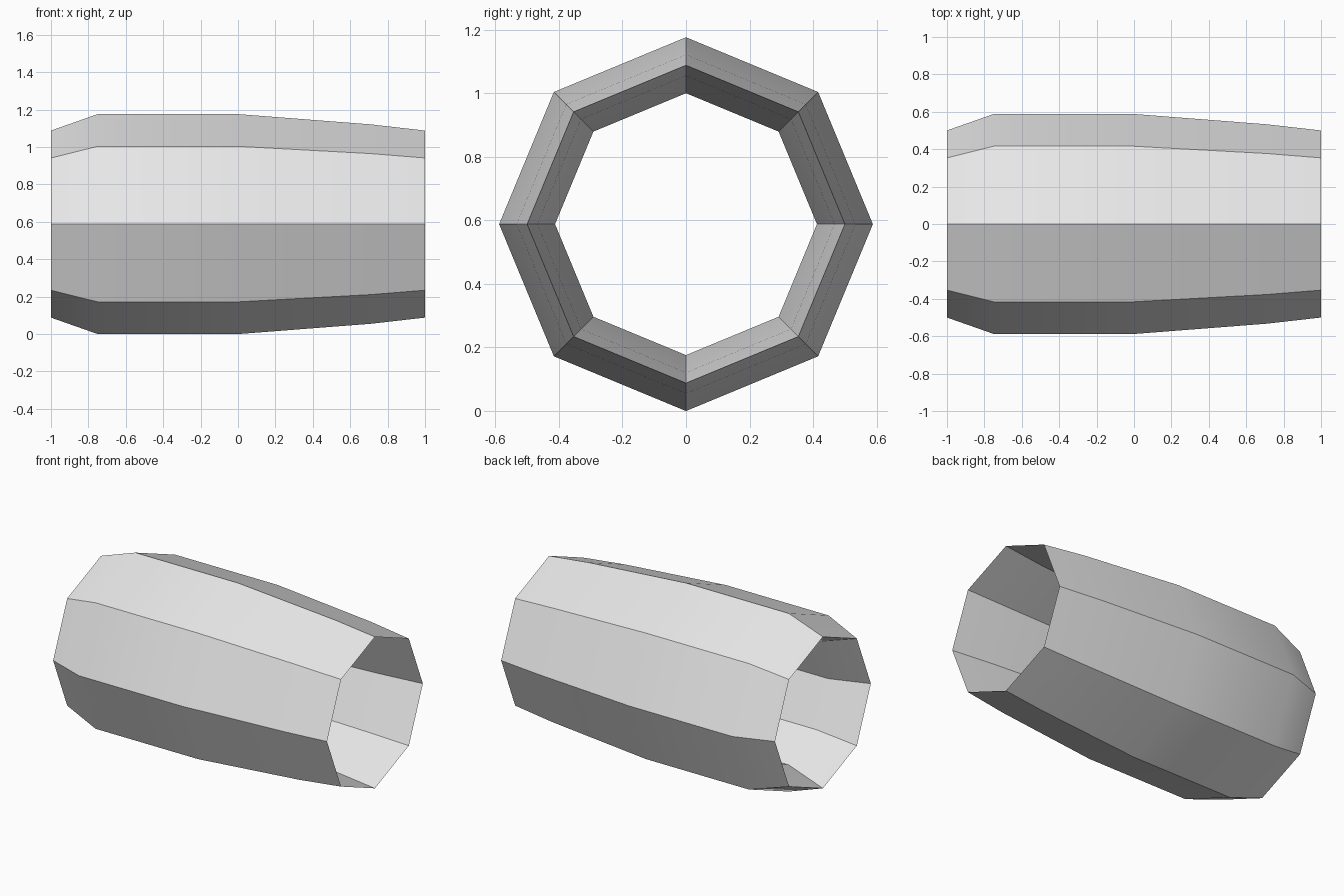
import bpy
import bmesh
import math
from mathutils import Vector

cube = bpy.data.objects.get("Cube")
if cube:
    bpy.data.objects.remove(cube, do_unlink=True)

SIDES = 8
RIM = 0.5          # radius where the outer and inner walls meet
CENTRE_Z = 0.588

# Wall half-thickness along the length: (x, thickness)
WALL = [(-1, 0), (-0.75, 0.088), (0, 0.088), (0.71, 0.033), (1, 0)]

# Closed cross-section: outer wall forward, mirrored inner wall back
section = [(x, RIM + t) for x, t in WALL]
section += [(x, RIM - t) for x, t in reversed(WALL[1:-1])]

# Revolve the section into an eight-sided tube
bm = bmesh.new()
verts = [bm.verts.new((x, 0, r)) for x, r in section]
edges = [bm.edges.new((v, verts[(i + 1) % len(verts)])) for i, v in enumerate(verts)]
bmesh.ops.spin(bm, geom=verts + edges, cent=(0, 0, 0), axis=(1, 0, 0),
               angle=math.tau, steps=SIDES, use_merge=False)
bmesh.ops.remove_doubles(bm, verts=bm.verts, dist=0.001)
bmesh.ops.recalc_face_normals(bm, faces=bm.faces)
bmesh.ops.translate(bm, verts=bm.verts, vec=Vector((0, 0, CENTRE_Z)))
mesh = bpy.data.meshes.new("tube_wall")
bm.to_mesh(mesh)
bm.free()

tube = bpy.data.objects.new("tube_wall", mesh)
bpy.context.collection.objects.link(tube)

# Plain light grey
colour = (0.8, 0.8, 0.8, 1)
grey = bpy.data.materials.new("light_grey")
grey.use_nodes = True
grey.diffuse_color = colour
grey.node_tree.nodes["Principled BSDF"].inputs["Base Color"].default_value = colour
mesh.materials.append(grey)

# Smooth along the length, crisp between the eight sides
bpy.ops.object.select_all(action='DESELECT')
tube.select_set(True)
bpy.context.view_layer.objects.active = tube
bpy.ops.object.shade_smooth_by_angle(angle=math.radians(30))
